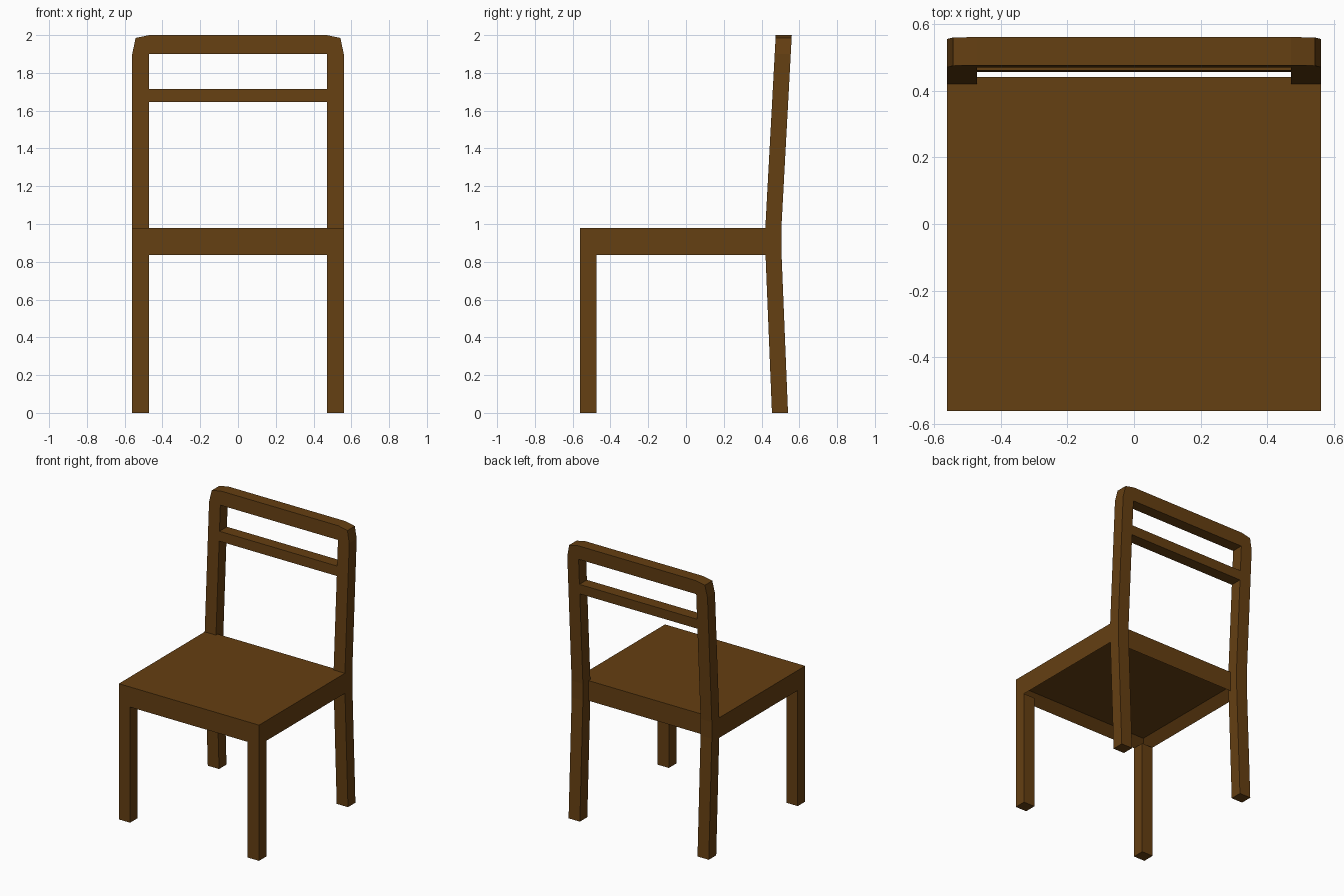
import bpy, bmesh

if "Cube" in bpy.data.objects:
    bpy.data.objects.remove(bpy.data.objects["Cube"])

wood = bpy.data.materials.new("brown_wood")
wood.diffuse_color = (0.13, 0.05, 0.006, 1)
wood.use_nodes = True
wood.node_tree.nodes["Principled BSDF"].inputs["Base Color"].default_value = wood.diffuse_color
DEPTH = 0.085
SEAT_Z, APRON_Z = 0.98, 0.835


def finish(name, bm):
    bmesh.ops.recalc_face_normals(bm, faces=bm.faces)
    me = bpy.data.meshes.new(name)
    bm.to_mesh(me)
    bm.free()
    me.materials.append(wood)
    ob = bpy.data.objects.new(name, me)
    bpy.context.collection.objects.link(ob)
    return ob


def box(x0, x1, y0, y1, z0, z1):
    bm = bmesh.new()
    bmesh.ops.create_cube(bm, size=1)
    for v in bm.verts:
        v.co = ((x0 + x1) / 2 + v.co.x * (x1 - x0),
                (y0 + y1) / 2 + v.co.y * (y1 - y0),
                (z0 + z1) / 2 + v.co.z * (z1 - z0))
    return bm


def lean(z):
    """Front y of the raked back at height z."""
    return 0.42 + 0.055 * (z - SEAT_Z) / (2 - SEAT_Z)


def extrude(name, pts, offset):
    """Prism from a closed outline, swept along offset."""
    bm = bmesh.new()
    face = bm.faces.new([bm.verts.new(p) for p in pts])
    geom = bmesh.ops.extrude_face_region(bm, geom=[face])["geom"]
    verts = [g for g in geom if isinstance(g, bmesh.types.BMVert)]
    bmesh.ops.translate(bm, verts=verts, vec=offset)
    return finish(name, bm)


def rail(name, outline):
    """Back rail: x-z outline following the lean."""
    return extrude(name, [(x, lean(z), z) for x, z in outline], (0, DEPTH, 0))


# Seat with aprons: box hollowed from below
bm = box(-0.56, 0.56, -0.56, 0.44, APRON_Z, SEAT_Z)
bottom = min(bm.faces, key=lambda f: f.calc_center_median().z)
bmesh.ops.inset_region(bm, faces=[bottom], thickness=DEPTH)
bmesh.ops.translate(bm, verts=bottom.verts, vec=(0, 0, 0.06))
finish("seat", bm)

# Front legs and bent back posts
front_line = [(0.455, 0), (0.42, 0.86), (0.42, SEAT_Z), (lean(1.9), 1.9)]
profile = front_line + [(y + DEPTH, z) for y, z in reversed(front_line)]
for side, x in (("left", -0.56), ("right", 0.47)):
    finish("front_leg_" + side, box(x, x + 0.09, -0.56, -0.56 + DEPTH, 0, APRON_Z))
    extrude("back_post_" + side, [(x, y, z) for y, z in profile], (0.09, 0, 0))

# Top rail with clipped corners, and the slat below it
half = [(0.56, 1.9), (0.542, 1.985), (0.47, 2.0)]
rail("top_rail", half + [(-x, z) for x, z in reversed(half)])
rail("back_slat", [(-0.47, 1.645), (0.47, 1.645), (0.47, 1.715), (-0.47, 1.715)])
